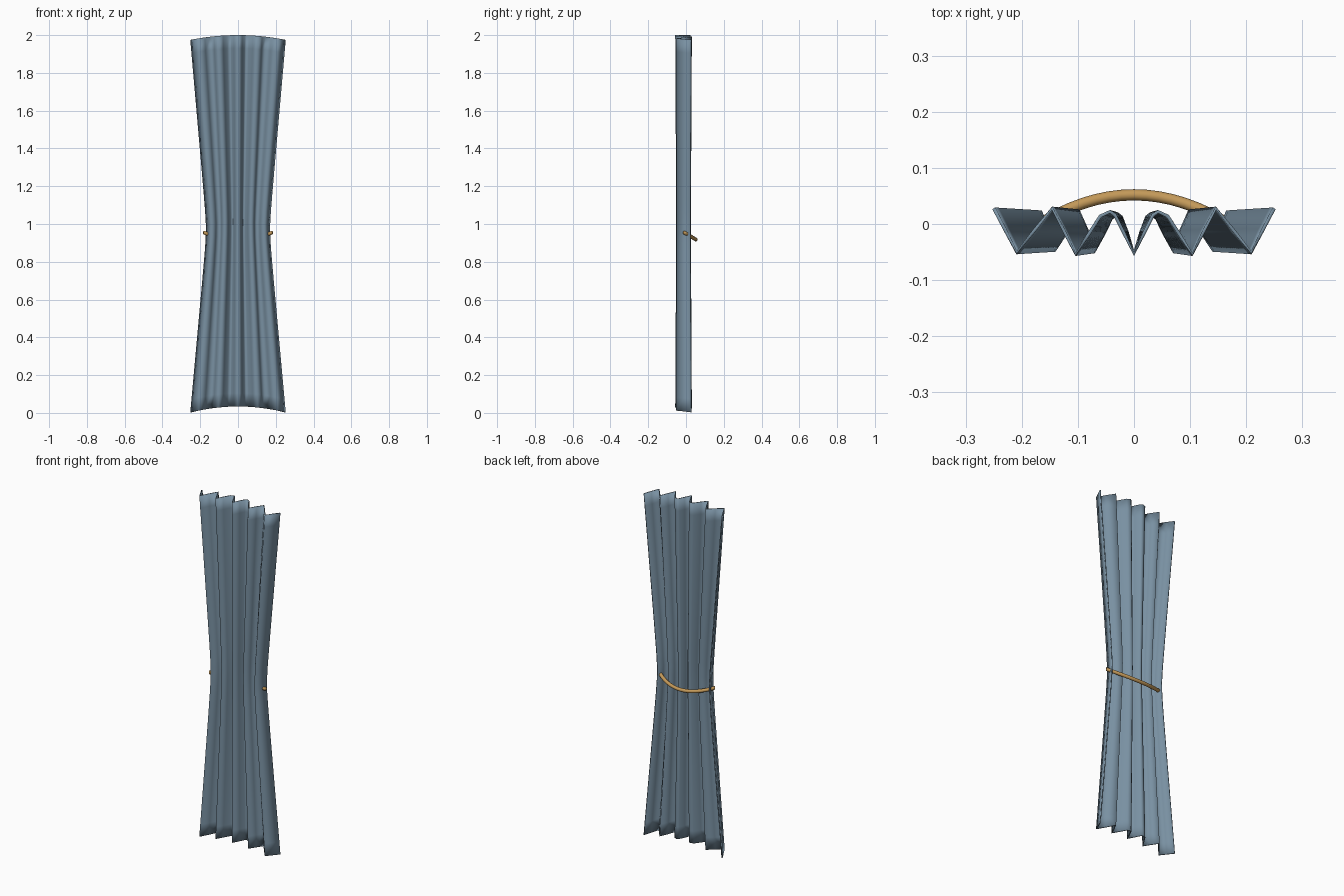
import bpy, bmesh
from math import pi, cos, sin

if "Cube" in bpy.data.objects:
    bpy.data.objects.remove(bpy.data.objects["Cube"])


def material(name, color):
    m = bpy.data.materials.new(name)
    m.diffuse_color = (*color, 1)
    m.use_nodes = True
    m.node_tree.nodes["Principled BSDF"].inputs["Base Color"].default_value = m.diffuse_color
    return m


def finish(bm, name, mat):
    bmesh.ops.recalc_face_normals(bm, faces=bm.faces)
    me = bpy.data.meshes.new(name)
    bm.to_mesh(me)
    bm.free()
    me.polygons.foreach_set("use_smooth", [True] * len(me.polygons))
    me.materials.append(mat)
    ob = bpy.data.objects.new(name, me)
    bpy.context.collection.objects.link(ob)
    return ob


def skin(bm, rows, closed=False):
    n = len(rows[0])
    for a, b in zip(rows, rows[1:]):
        for i in range(n if closed else n - 1):
            j = (i + 1) % n
            bm.faces.new((a[i], a[j], b[j], b[i]))


# Curtain: half of the pleat profile, mirrored, swept up and pinched at the waist
half = [(0, -.054), (.019, -.014), (.034, .016), (.043, .022), (.06, .014),
        (.082, -.02), (.104, -.054), (.125, -.012), (.146, .028),
        (.178, -.012), (.209, -.051), (.23, -.01), (.25, .028)]
profile = [(-x, y) for x, y in half[:0:-1]] + half

bm = bmesh.new()
rows = []
N = 28
for k in range(N + 1):
    t = k / N
    h = t * 2 - .98
    span = 1.02 if h > 0 else .98
    d = (h * h + .004) ** .5 / span
    s = min(1, .645 + .355 * d)          # width
    sy = .87 + .13 * min(1, d)           # pleat depth
    row = []
    for x, y in profile:
        u = (x / .25) ** 2
        z = .034 + t * 1.966 - u * (.031 - .006 * t)
        row.append(bm.verts.new((x * s, -.013 + (y + .013) * sy, z)))
    rows.append(row)
skin(bm, rows)
curtain = finish(bm, "curtain", material("cloth", (.19, .28, .36)))
mod = curtain.modifiers.new("thickness", "SOLIDIFY")
mod.thickness = .006
mod.offset = 0

# Tieback cord: round tube along a parabola behind the waist
bm = bmesh.new()
rings = []
M, R, S = 16, .01, 10
for k in range(M + 1):
    x = -.18 + .36 * k / M
    b = 1.85 * x * x
    slope = 3.7 * x
    L = (1 + slope * slope) ** .5
    ring = []
    for i in range(S):
        a = 2 * pi * i / S
        c = R * cos(a)
        ring.append(bm.verts.new((x + c * slope / L, .052 - b + c / L,
                                  .918 + b * .6 + R * sin(a))))
    rings.append(ring)
skin(bm, rings, closed=True)
bm.faces.new(rings[0])
bm.faces.new(rings[-1])
finish(bm, "tieback_cord", material("gold_cord", (.55, .32, .1)))
